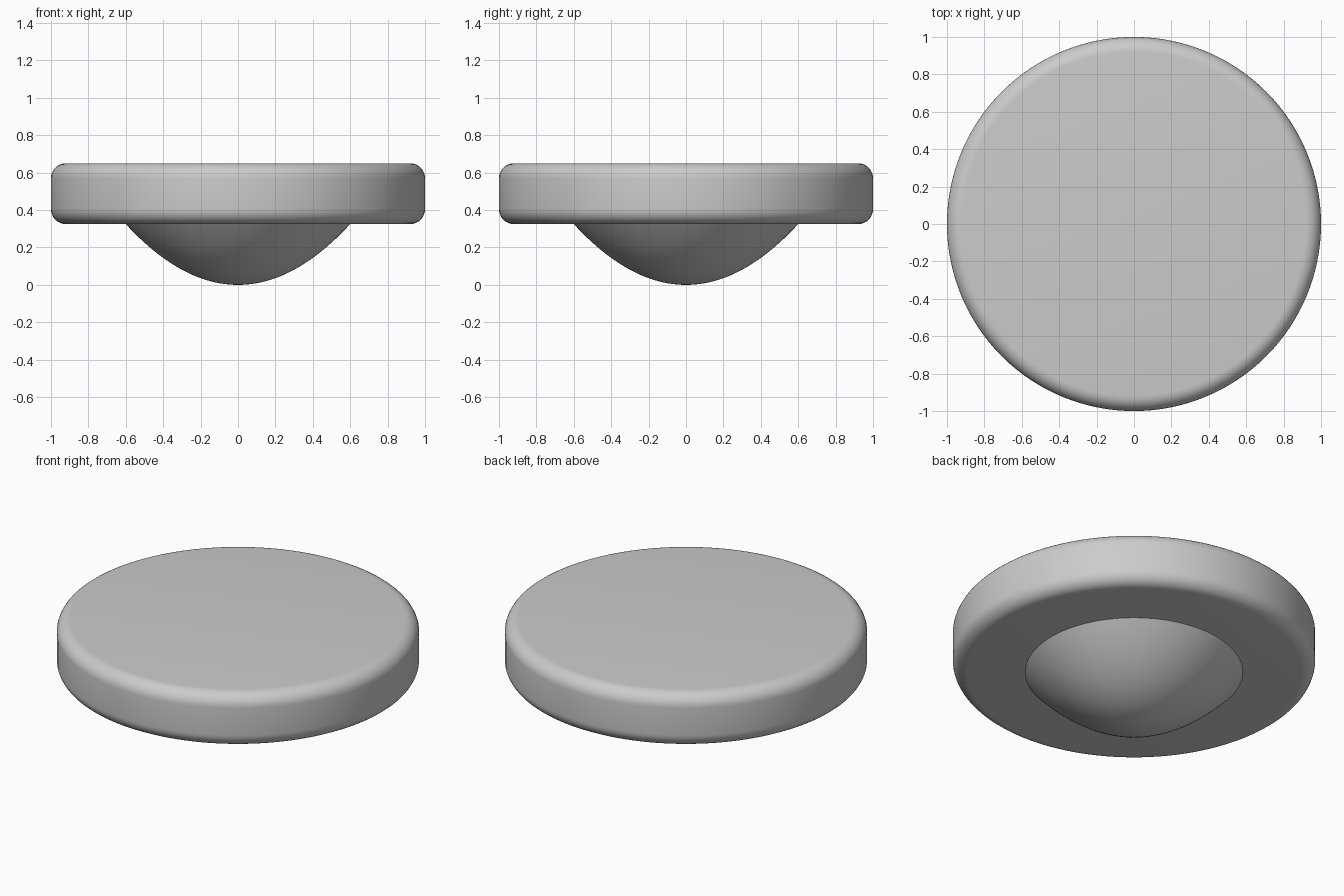
import bpy
import bmesh
import math

cube = bpy.data.objects.get("Cube")
if cube:
    bpy.data.objects.remove(cube, do_unlink=True)

# Plain grey material
grey = bpy.data.materials.new("light_grey")
grey.use_nodes = True
colour = (0.6, 0.6, 0.6, 1.0)
grey.diffuse_color = colour
grey.node_tree.nodes["Principled BSDF"].inputs["Base Color"].default_value = colour

SEGMENTS = 128
RADIUS, BOTTOM, TOP, ROUND = 1.0, 0.325, 0.65, 0.08
DOME_RADIUS = 0.6


def lathe(name, profile):
    """Spin an (r, z) profile around the z axis into a smooth object."""
    bm = bmesh.new()
    verts = [bm.verts.new((r, 0, z)) for r, z in profile]
    edges = [bm.edges.new(pair) for pair in zip(verts, verts[1:])]
    bmesh.ops.spin(bm, geom=verts + edges, cent=(0, 0, 0), axis=(0, 0, 1),
                   angle=math.tau, steps=SEGMENTS, use_duplicate=False)
    bmesh.ops.remove_doubles(bm, verts=bm.verts, dist=1e-5)
    bmesh.ops.recalc_face_normals(bm, faces=bm.faces)
    mesh = bpy.data.meshes.new(name)
    bm.to_mesh(mesh)
    bm.free()
    mesh.materials.append(grey)
    obj = bpy.data.objects.new(name, mesh)
    bpy.context.collection.objects.link(obj)
    bpy.ops.object.select_all(action="DESELECT")
    obj.select_set(True)
    bpy.context.view_layer.objects.active = obj
    bpy.ops.object.shade_smooth_by_angle(angle=math.radians(30))
    return obj


def rounded_corner(z, start):
    """Quarter-circle of profile points for one rim of the disc."""
    angles = [math.radians(start + 90 * i / 8) for i in range(9)]
    return [(RADIUS - ROUND + ROUND * math.cos(a), z + ROUND * math.sin(a))
            for a in angles]


# Thick disc with rounded rims
lathe("disc", [(0, BOTTOM)] + rounded_corner(BOTTOM + ROUND, -90)
      + rounded_corner(TOP - ROUND, 0) + [(0, TOP)])

# Shallow bowl-shaped dome under the disc, closed by a lid just inside it
steps = 24
dome = [(DOME_RADIUS * i / steps, BOTTOM * (i / steps) ** 2)
        for i in range(steps + 1)]
lathe("underside_dome", dome + [(DOME_RADIUS, BOTTOM + 0.01), (0, BOTTOM + 0.01)])
